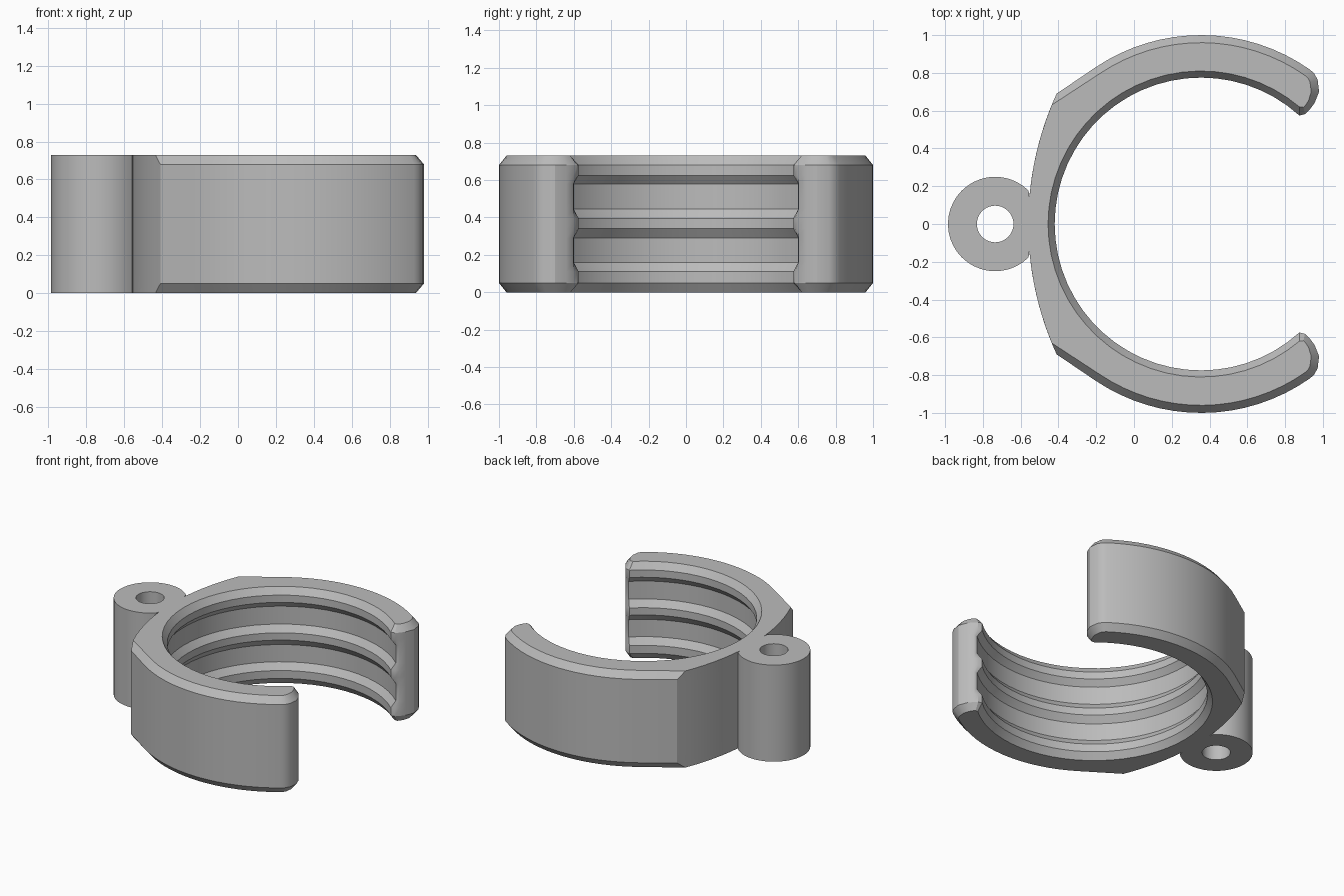
import bpy, bmesh, math

if "Cube" in bpy.data.objects:
    bpy.data.objects.remove(bpy.data.objects["Cube"], do_unlink=True)

HEIGHT = 0.73
CX = 0.355                 # centre of the gripping ring
RIDGE, GROOVE = 0.775, 0.81

grey = bpy.data.materials.new("plain grey")
grey.use_nodes = True
grey.diffuse_color = (0.5, 0.5, 0.5, 1)
grey.node_tree.nodes["Principled BSDF"].inputs["Base Color"].default_value = (0.5, 0.5, 0.5, 1)


def polar(cx, r, deg):
    a = math.radians(deg)
    return (cx + r * math.cos(a), r * math.sin(a))


def finish(bm, name):
    bmesh.ops.recalc_face_normals(bm, faces=bm.faces)
    mesh = bpy.data.meshes.new(name)
    bm.to_mesh(mesh)
    bm.free()
    mesh.materials.append(grey)
    ob = bpy.data.objects.new(name, mesh)
    bpy.context.collection.objects.link(ob)
    bpy.ops.object.select_all(action='DESELECT')
    ob.select_set(True)
    bpy.context.view_layer.objects.active = ob
    bpy.ops.object.shade_smooth_by_angle(angle=math.radians(25))
    return ob


def bridge(bm, a, b):
    n = len(a)
    for i in range(n):
        j = (i + 1) % n
        bm.faces.new((a[i], a[j], b[j], b[i]))


def clip_outline(r_in, chamfered):
    """Outline of the C shaped clip at one height."""
    # rounded tip
    if chamfered:
        half = [(0.897, 0.618), (0.908, 0.628), (0.925, 0.655),
                (0.938, 0.70), (0.932, 0.75), (0.922, 0.77)]
    else:
        half = [(0.905, 0.582) if r_in < 0.8 else (0.91, 0.60),
                (0.927, 0.602), (0.956, 0.64),
                (0.98, 0.70), (0.972, 0.765), (0.952, 0.80)]
    # outer arc, then a straight run to the back corner
    r_out = 0.96 if chamfered else 1.0
    half += [polar(CX, r_out, 55 + 69 * i / 16) for i in range(17)]
    # shallow back arc, from the corner to the middle
    yc = 0.63 if chamfered else 0.69
    for i in range(8):
        y = yc * (1 - i / 8)
        half.append((1.10 - math.sqrt(1.66 ** 2 - y * y), y))
    pts = half + [(-0.56, 0)] + [(x, -y) for x, y in reversed(half)]
    # inner gripping arc
    a0 = 49.9 if chamfered else 47.8
    pts += [polar(CX, r_in, -a0 - (360 - 2 * a0) * i / 44) for i in range(45)]
    return pts


# Clip: lofted levels give the end chamfers and the two inner grooves
levels = [(0, GROOVE), (0.05, RIDGE), (0.11, RIDGE), (0.16, GROOVE),
          (0.29, GROOVE), (0.34, RIDGE), (0.395, RIDGE), (0.445, GROOVE),
          (0.58, GROOVE), (0.625, RIDGE), (0.68, RIDGE), (HEIGHT, GROOVE)]
bm = bmesh.new()
rings = []
for z, r in levels:
    outline = clip_outline(r, z in (0, HEIGHT))
    rings.append([bm.verts.new((x, y, z)) for x, y in outline])
for lower, upper in zip(rings, rings[1:]):
    bridge(bm, lower, upper)
bm.faces.new(rings[0])
bm.faces.new(rings[-1])
finish(bm, "clip_ring")

# Hinge barrel: tube trimmed flat where it meets the back of the clip
HX, N = -0.735, 40
bm = bmesh.new()


def barrel_loop(z, hole):
    loop = []
    for i in range(N):
        deg = 360 * i / N
        c = math.cos(math.radians(deg))
        r = 0.097 if hole else (min(0.25, 0.182 / c) if c > 0.1 else 0.25)
        loop.append(bm.verts.new((*polar(HX, r, deg), z)))
    return loop


loops = [barrel_loop(0, False), barrel_loop(HEIGHT, False),
         barrel_loop(HEIGHT, True), barrel_loop(0, True)]
for i in range(4):
    bridge(bm, loops[i], loops[(i + 1) % 4])
finish(bm, "hinge_barrel")
